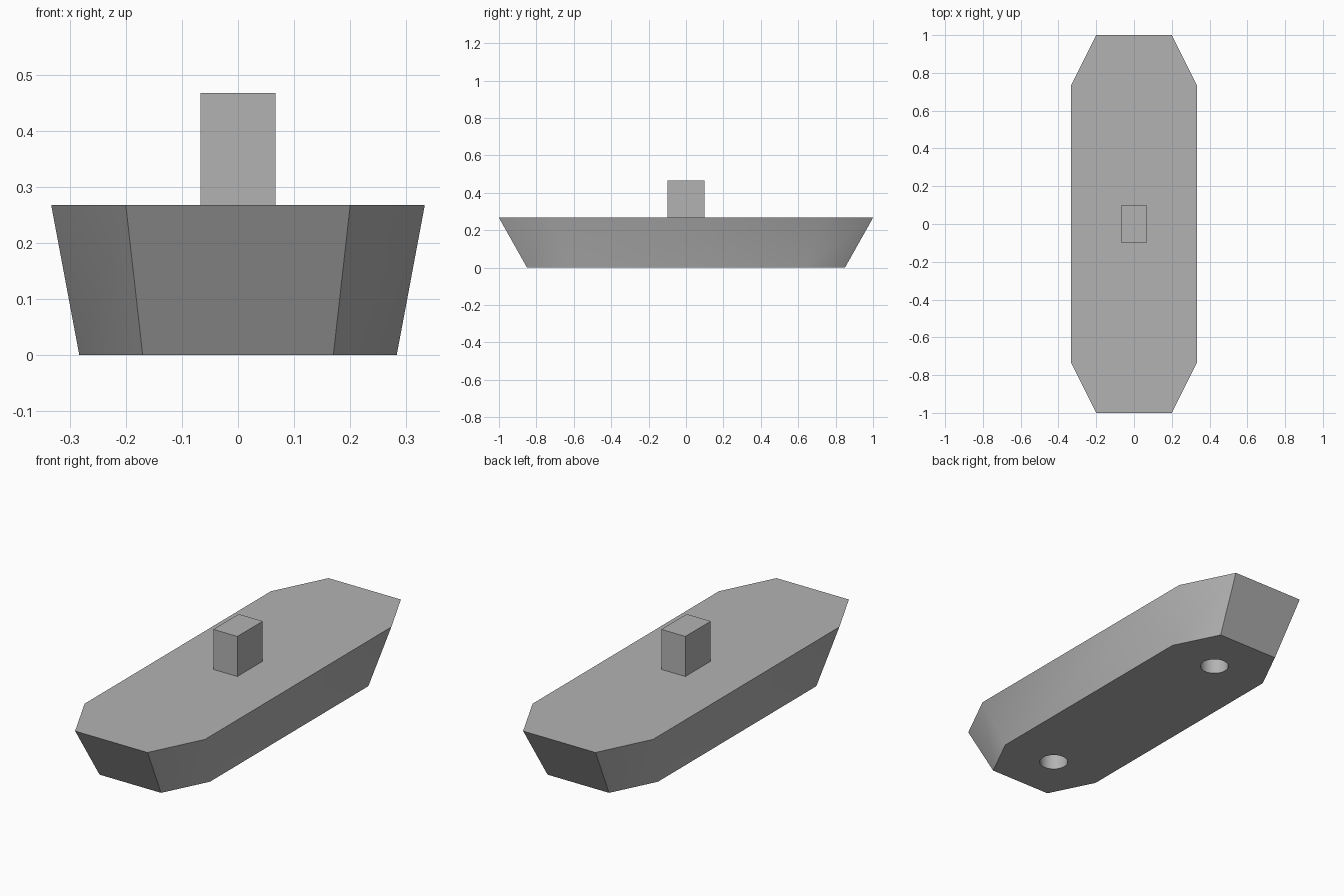
import bpy, bmesh, math

cube = bpy.data.objects.get("Cube")
if cube:
    bpy.data.objects.remove(cube, do_unlink=True)

DECK_Z = 0.267
TAPER = 0.85

grey = bpy.data.materials.new("plain grey")
grey.use_nodes = True
colour = (0.45, 0.45, 0.45, 1)
grey.diffuse_color = colour
grey.node_tree.nodes["Principled BSDF"].inputs["Base Color"].default_value = colour


def make_object(name, bm):
    bmesh.ops.recalc_face_normals(bm, faces=bm.faces)
    mesh = bpy.data.meshes.new(name)
    bm.to_mesh(mesh)
    bm.free()
    obj = bpy.data.objects.new(name, mesh)
    bpy.context.collection.objects.link(obj)
    mesh.materials.append(grey)
    return obj


# Hull: eight-sided outline, narrower at the keel
outline = [(0.333, -0.735), (0.333, 0.735), (0.2, 1), (-0.2, 1)]
outline += [(-x, -y) for x, y in outline]
bm = bmesh.new()
rings = [[bm.verts.new((x * s, y * s, z)) for x, y in outline]
         for s, z in ((TAPER, 0), (1, DECK_Z))]
for ring in rings:
    bm.faces.new(ring)
n = len(outline)
for i in range(n):
    j = (i + 1) % n
    bm.faces.new((rings[0][i], rings[0][j], rings[1][j], rings[1][i]))
hull = make_object("hull", bm)

# Two blind round sockets in the underside
for name, y in (("front_socket_cutter", -0.6), ("back_socket_cutter", 0.6)):
    bpy.ops.mesh.primitive_cylinder_add(vertices=48, radius=0.067, depth=0.4,
                                        location=(0, y, 0))
    cutter = bpy.context.object
    cutter.name = name
    cutter.data.materials.append(grey)
    cutter.hide_render = True
    cutter.hide_set(True)
    cut = hull.modifiers.new(name, "BOOLEAN")
    cut.operation = "DIFFERENCE"
    cut.solver = "EXACT"
    cut.object = cutter

# Bake the sockets, then smooth the shallow corners only
bpy.context.view_layer.update()
baked = bpy.data.meshes.new_from_object(
    hull.evaluated_get(bpy.context.evaluated_depsgraph_get()))
hull.modifiers.clear()
hull.data = baked
for name in ("front_socket_cutter", "back_socket_cutter"):
    bpy.data.objects.remove(bpy.data.objects[name], do_unlink=True)
bpy.ops.object.select_all(action="DESELECT")
hull.select_set(True)
bpy.context.view_layer.objects.active = hull
bpy.ops.object.shade_smooth_by_angle(angle=math.radians(30))

# Peg standing on the deck
bm = bmesh.new()
bmesh.ops.create_cube(bm, size=1)
bmesh.ops.scale(bm, vec=(0.133, 0.2, 0.2), verts=bm.verts)
peg = make_object("peg", bm)
peg.location.z = DECK_Z + 0.1
